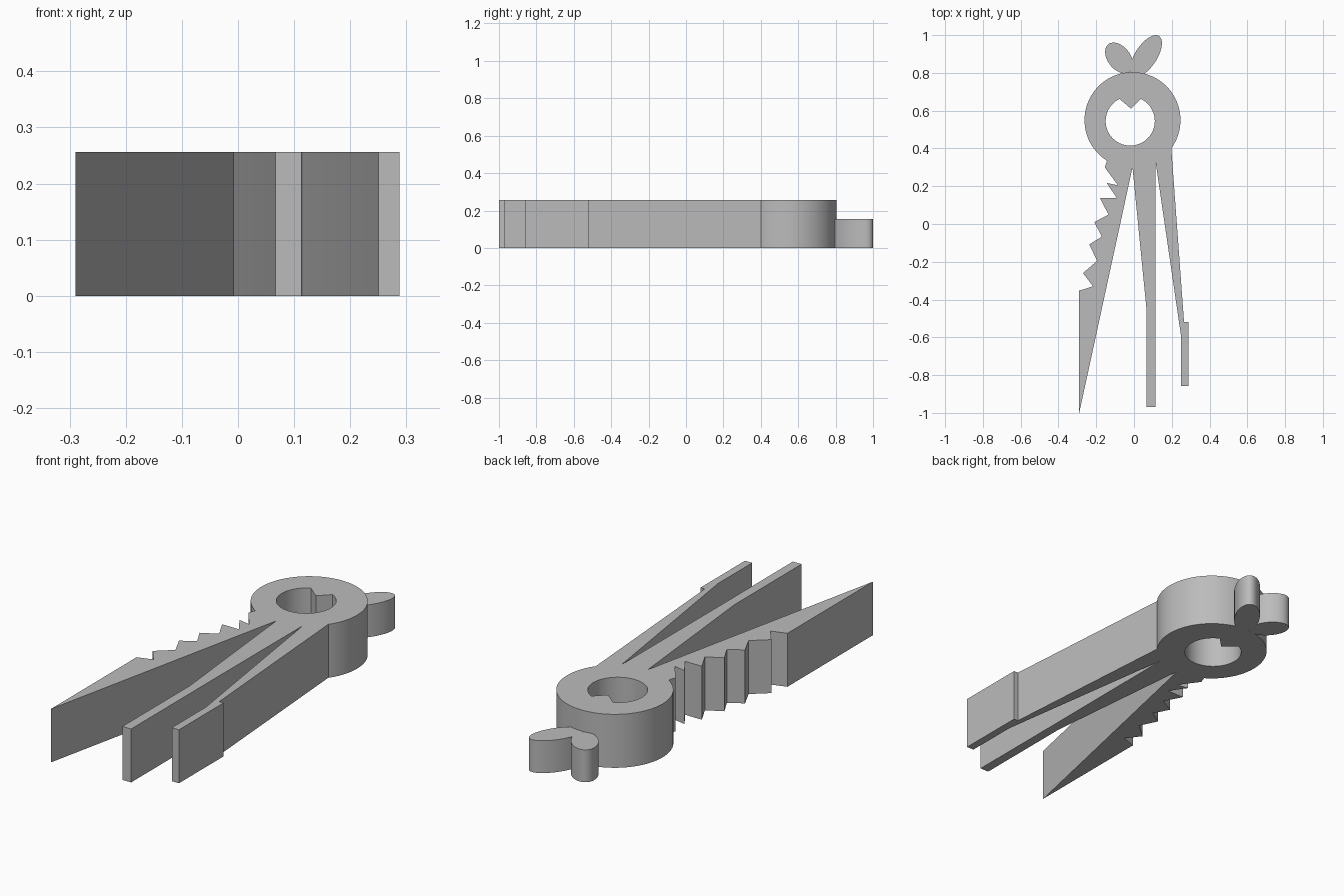
import bpy, bmesh
from math import cos, sin, radians

old = bpy.data.objects.get("Cube")
if old:
    bpy.data.objects.remove(old)

GREY = (0.5, 0.5, 0.5, 1)
mat = bpy.data.materials.new("plain_grey")
mat.use_nodes = True
mat.diffuse_color = GREY
mat.node_tree.nodes["Principled BSDF"].inputs["Base Color"].default_value = GREY


def arc(cx, cy, a, b, start, end, steps, tilt=0):
    """Points along a tilted elliptical arc, both ends included."""
    t = radians(tilt)
    pts = []
    for i in range(steps + 1):
        ang = radians(start + (end - start) * i / steps)
        u, v = a * cos(ang), b * sin(ang)
        pts.append((cx + u * cos(t) - v * sin(t), cy + u * sin(t) + v * cos(t)))
    return pts


def plate(name, outlines, height):
    """Extrude flat outlines (first is the border, others are holes) from z = 0."""
    cu = bpy.data.curves.new(name, "CURVE")
    cu.dimensions = "2D"
    cu.fill_mode = "BOTH"
    cu.extrude = height / 2
    for pts in outlines:
        sp = cu.splines.new("POLY")
        sp.points.add(len(pts) - 1)
        for p, (x, y) in zip(sp.points, pts):
            p.co = (x, y, 0, 1)
        sp.use_cyclic_u = True
    tmp = bpy.data.objects.new(name + "_curve", cu)
    bpy.context.collection.objects.link(tmp)
    bpy.context.view_layer.update()
    deps = bpy.context.evaluated_depsgraph_get()
    me = bpy.data.meshes.new_from_object(tmp.evaluated_get(deps))
    bpy.data.objects.remove(tmp)

    # Weld caps to walls and stand the plate on the floor
    bm = bmesh.new()
    bm.from_mesh(me)
    bmesh.ops.remove_doubles(bm, verts=bm.verts, dist=0.0005)
    bmesh.ops.translate(bm, verts=bm.verts, vec=(0, 0, height / 2))
    bmesh.ops.recalc_face_normals(bm, faces=bm.faces)
    bm.to_mesh(me)
    bm.free()
    me.name = name
    me.materials.clear()
    me.materials.append(mat)
    ob = bpy.data.objects.new(name, me)
    bpy.context.collection.objects.link(ob)
    bpy.ops.object.select_all(action="DESELECT")
    ob.select_set(True)
    bpy.context.view_layer.objects.active = ob
    bpy.ops.object.shade_smooth_by_angle(angle=radians(30))
    return ob


# Ring head, from the blade side over the back to the outer leg
ring = arc(-0.008, 0.55, 0.254, 0.254, 238, -36, 72)

# Stepped outer leg, straight middle leg, pointed blade
legs = [(0.265, -0.52), (0.288, -0.52), (0.288, -0.858), (0.25, -0.858),
        (0.25, -0.6), (0.115, 0.325),
        (0.113, -0.45), (0.113, -0.97), (0.067, -0.97), (0.067, -0.46),
        (-0.008, 0.3), (-0.29, -1.0)]

# Saw teeth along the blade's outer edge
teeth = [(-0.29, -0.353), (-0.217, -0.33), (-0.27, -0.26), (-0.195, -0.195),
         (-0.237, -0.108), (-0.17, -0.067), (-0.21, 0.01), (-0.135, 0.05),
         (-0.18, 0.137), (-0.09, 0.137), (-0.145, 0.217), (-0.085, 0.205),
         (-0.155, 0.3)]

# Round hole with a pointed notch at the back
hole = arc(-0.02, 0.545, 0.13, 0.13, 116, 424, 60) + [(-0.015, 0.61)]

plate("ring_body_with_legs", [ring + legs + teeth, hole], 0.256)

# Two lower leaf-shaped ears behind the ring
plate("left_ear", [arc(0.064, 0.89, 0.125, 0.058, 0, 354.375, 63, 57)], 0.155)
plate("right_ear", [arc(-0.079, 0.879, 0.092, 0.06, 0, 354.375, 63, 128)], 0.155)
